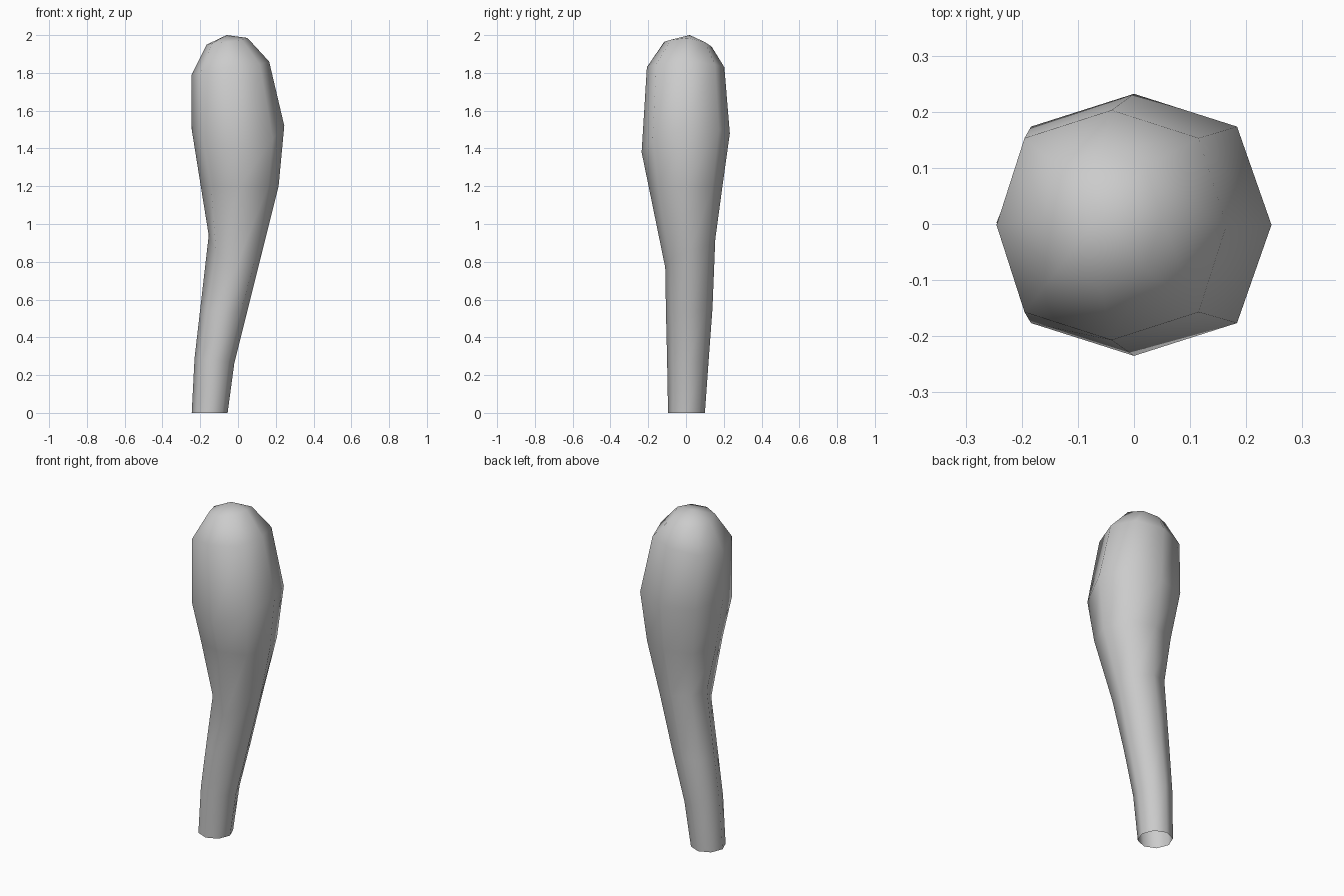
import bpy, bmesh, math

# Each ring: x left, x right, y front, y back, then z at left, right, front, back, then corner fullness
RINGS = [
    (-0.245, -0.055, -0.095, 0.10, 0.00, 0.00, 0.00, 0.00, 1.00),
    (-0.230, -0.020, -0.100, 0.12, 0.29, 0.26, 0.28, 0.28, 1.00),
    (-0.200, 0.050, -0.106, 0.14, 0.55, 0.54, 0.53, 0.55, 1.00),
    (-0.155, 0.130, -0.110, 0.155, 0.94, 0.86, 0.77, 0.92, 1.03),
    (-0.197, 0.215, -0.198, 0.193, 1.20, 1.20, 1.20, 1.20, 1.04),
    (-0.245, 0.245, -0.235, 0.232, 1.50, 1.52, 1.38, 1.48, 1.06),
    (-0.245, 0.165, -0.207, 0.203, 1.79, 1.86, 1.83, 1.83, 1.07),
    (-0.165, 0.050, -0.115, 0.135, 1.95, 1.985, 1.965, 1.94, 1.03),
]
SIDES = 8

bm = bmesh.new()


def add_ring(xl, xr, yf, yb, zl, zr, zf, zb, full):
    cx, cy = (xl + xr) / 2, (yf + yb) / 2
    verts = []
    for i in range(SIDES):
        a = 2 * math.pi * i / SIDES
        c, s = math.cos(a), math.sin(a)
        k = full if i % 2 else 1.0
        z = c * c * (zr if c > 0 else zl) + s * s * (zb if s > 0 else zf)
        verts.append(bm.verts.new((cx + k * c * (xr - xl) / 2,
                                   cy + k * s * (yb - yf) / 2, z)))
    return verts


# Handle and bulging head, open at the foot
rings = [add_ring(*r) for r in RINGS]
for lo, hi in zip(rings, rings[1:]):
    for i in range(SIDES):
        j = (i + 1) % SIDES
        bm.faces.new((lo[i], lo[j], hi[j], hi[i]))

# Rounded tip
tip = bm.verts.new((-0.06, 0.02, 2.0))
for i in range(SIDES):
    bm.faces.new((rings[-1][i], rings[-1][(i + 1) % SIDES], tip))

for f in bm.faces:
    f.smooth = True
mesh = bpy.data.meshes.new("club")
bm.to_mesh(mesh)
bm.free()
club = bpy.data.objects.new("club", mesh)
bpy.context.collection.objects.link(club)
